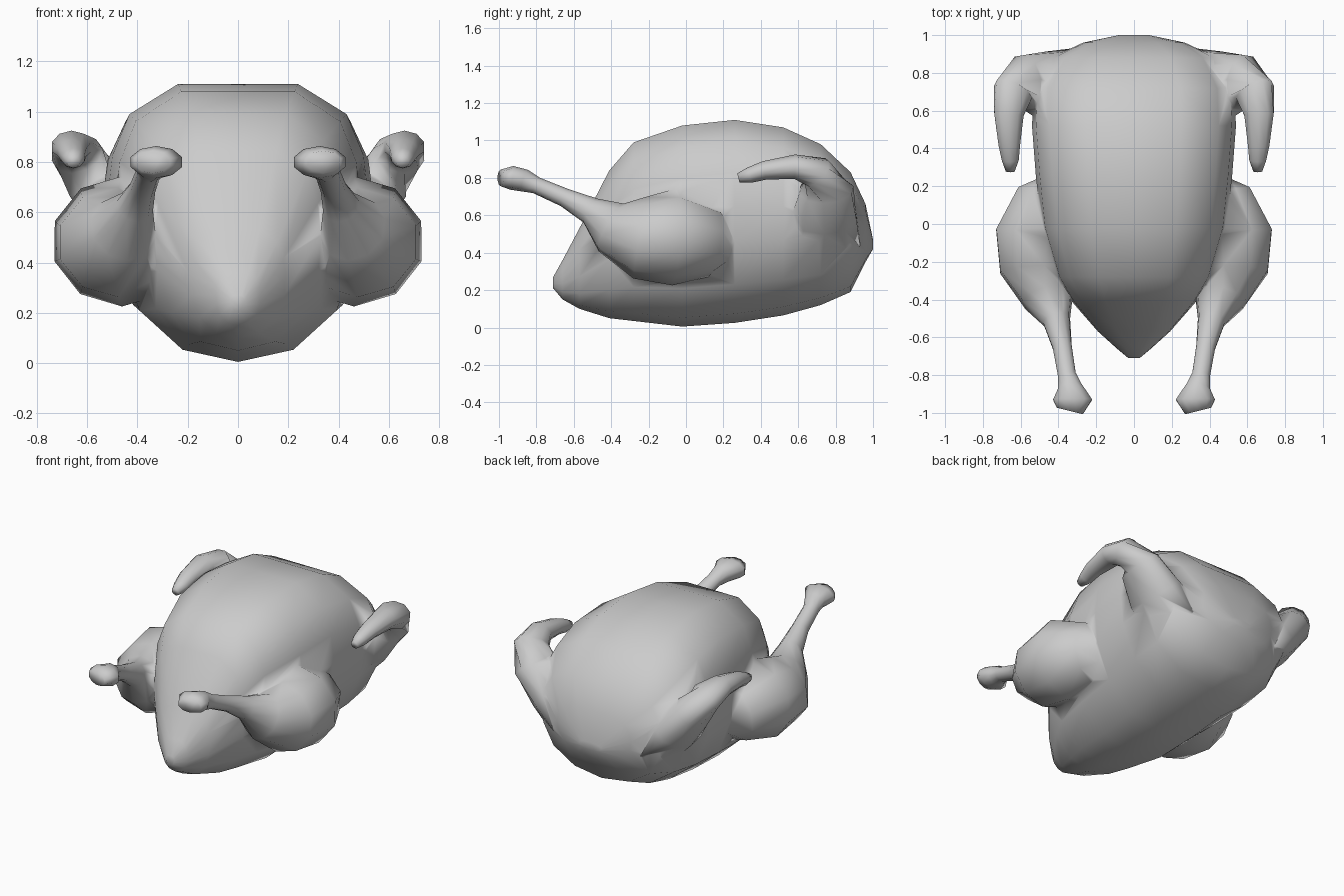
import bpy, bmesh, math
from mathutils import Vector

if "Cube" in bpy.data.objects:
    bpy.data.objects.remove(bpy.data.objects["Cube"])


def skin(name, rings):
    """Skin a list of closed rings into a capped solid."""
    bm = bmesh.new()
    loops = [[bm.verts.new(p) for p in r] for r in rings]
    n = len(loops[0])
    for a, b in zip(loops, loops[1:]):
        for i in range(n):
            j = (i + 1) % n
            bm.faces.new((a[i], a[j], b[j], b[i]))
    bm.faces.new(loops[0])
    bm.faces.new(loops[-1])
    bmesh.ops.recalc_face_normals(bm, faces=bm.faces)
    me = bpy.data.meshes.new(name)
    bm.to_mesh(me)
    bm.free()
    ob = bpy.data.objects.new(name, me)
    bpy.context.collection.objects.link(ob)
    return ob


def limb(name, path, side, n=10):
    """Elliptical tube along (x, y, z, half width, half height) points."""
    pts = [Vector((p[0] * side, p[1], p[2])) for p in path]
    rings = []
    for i, p in enumerate(path):
        t = (pts[min(i + 1, len(pts) - 1)] - pts[max(i - 1, 0)]).normalized()
        s = t.cross(Vector((0, 0, 1))).normalized()
        u = s.cross(t)
        rings.append([pts[i] + s * p[3] * math.cos(a) + u * p[4] * math.sin(a)
                      for a in (2 * math.pi * (k + 0.5) / n for k in range(n))])
    return skin(name, rings)


# body: unit half section (width, height), stations (y, bottom, top, half width)
half = [(0, 0), (.45, .045), (.8, .19), (.97, .4), (1, .58), (.96, .74), (.83, .89), (.46, 1)]
section = half + [(0, 1)] + [(-x, z) for x, z in half[:0:-1]]
stations = [(-.71, .21, .27, .03), (-.66, .15, .36, .09), (-.57, .10, .53, .19),
            (-.41, .05, .84, .33), (-.28, .035, .99, .41), (-.02, .005, 1.08, .49),
            (.26, .025, 1.11, .52), (.52, .065, 1.07, .54), (.72, .12, .98, .53),
            (.88, .19, .83, .44), (.96, .35, .66, .27), (1.0, .42, .47, .08)]
body = skin("roast_bird_body", [[(x * w, y, b + z * (t - b)) for x, z in section]
                                for y, b, t, w in stations])

# drumstick: thigh, shank, knuckle
leg = [(.38, .24, .45, .07, .09), (.43, .14, .46, .20, .19), (.46, -.06, .485, .285, .26),
       (.475, -.25, .48, .245, .22), (.455, -.40, .535, .135, .145), (.41, -.51, .625, .075, .075),
       (.38, -.65, .695, .053, .05), (.355, -.80, .76, .05, .045), (.34, -.86, .785, .065, .06),
       (.325, -.93, .80, .108, .064), (.34, -.99, .80, .075, .045)]

# wing: shoulder flare, elbow, folded tip
wing = [(.30, .72, .48, .22, .17), (.46, .73, .60, .19, .14), (.58, .75, .735, .15, .115),
        (.64, .70, .83, .11, .09), (.662, .58, .86, .082, .065), (.66, .42, .84, .06, .05),
        (.655, .34, .815, .047, .042), (.655, .28, .80, .025, .025)]

# fuse the limbs into the body as one continuous skin
parts = [limb(n, p, s) for s in (1, -1) for n, p in (("leg", leg), ("wing", wing))]
for part in parts:
    m = body.modifiers.new("join_" + part.name, 'BOOLEAN')
    m.operation = 'UNION'
    m.solver = 'EXACT'
    m.object = part
dg = bpy.context.evaluated_depsgraph_get()
fused = bpy.data.meshes.new_from_object(body.evaluated_get(dg))
body.modifiers.clear()
body.data = fused
for part in parts:
    bpy.data.objects.remove(part)

# soften the joints and shade smooth
bm = bmesh.new()
bm.from_mesh(fused)
bmesh.ops.remove_doubles(bm, verts=bm.verts, dist=.008)
bmesh.ops.recalc_face_normals(bm, faces=bm.faces)
for f in bm.faces:
    f.smooth = True
bm.to_mesh(fused)
bm.free()
